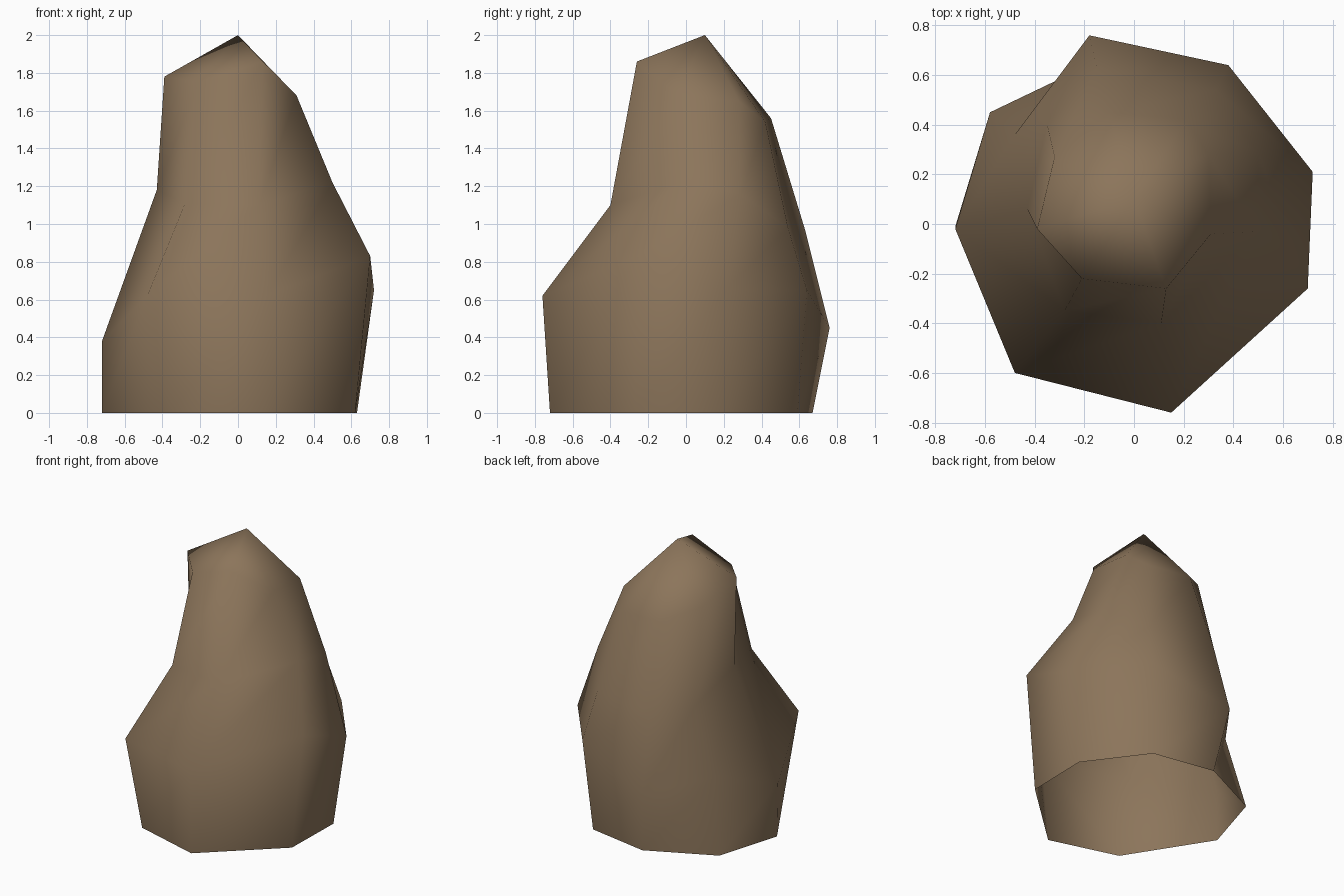
import bpy
import bmesh

default_cube = bpy.data.objects.get("Cube")
if default_cube:
    bpy.data.objects.remove(default_cube, do_unlink=True)


def make_material(name, colour):
    material = bpy.data.materials.new(name)
    material.use_nodes = True
    material.diffuse_color = colour
    shader = next(n for n in material.node_tree.nodes if n.type == "BSDF_PRINCIPLED")
    shader.inputs["Base Color"].default_value = colour
    shader.inputs["Roughness"].default_value = 1
    return material


# Outlines of the rock, each running counter-clockwise from the back left corner
foot = [(.33, .59, 0), (-.12, .67, 0), (-.58, .45, 0), (-.72, -.01, 0),
        (-.36, -.58, 0), (.13, -.72, 0), (.62, -.27, 0), (.63, .19, 0)]
belly = [(.38, .64, .65), (-.18, .76, .45), (-.48, .36, .51), (-.72, -.02, .38),
         (-.48, -.6, .62), (.15, -.76, .62), (.7, -.26, .83), (.72, .21, .65)]
shoulder = [(.33, .54, .98), (-.15, .63, .97), (-.35, .4, 1), (-.43, .06, 1.18),
            (-.28, -.35, 1.11), (.11, -.4, 1.1), (.5, -.03, 1.22), (.5, .29, 1.16)]
crown = [(.21, .42, 1.54), (-.1, .45, 1.56), (-.32, .27, 1.66), (-.39, -.02, 1.78),
         (-.21, -.22, 1.75), (.13, -.26, 1.86), (.31, -.04, 1.68), (.3, .28, 1.65)]
peak = (0, .1, 2)


def bridge(bm, lower, upper):
    count = len(lower)
    for i in range(count):
        j = (i + 1) % count
        bm.faces.new((lower[i], lower[j], upper[j], upper[i]))


def build_rock(name, outlines, tip, material):
    bm = bmesh.new()
    rings = [[bm.verts.new(point) for point in outline] for outline in outlines]

    # Sides, left open underneath
    for lower, upper in zip(rings, rings[1:]):
        bridge(bm, lower, upper)

    # Pointed top
    tip_vert = bm.verts.new(tip)
    last = rings[-1]
    for i, vert in enumerate(last):
        bm.faces.new((vert, last[(i + 1) % len(last)], tip_vert))

    # Smooth boulder shading over the coarse shape
    for face in bm.faces:
        face.smooth = True
    mesh = bpy.data.meshes.new(name)
    bm.to_mesh(mesh)
    bm.free()
    mesh.materials.append(material)
    rock = bpy.data.objects.new(name, mesh)
    bpy.context.collection.objects.link(rock)
    return rock


brown_stone = make_material("brown stone", (.262, .178, .104, 1))
build_rock("rock", [foot, belly, shoulder, crown], peak, brown_stone)
